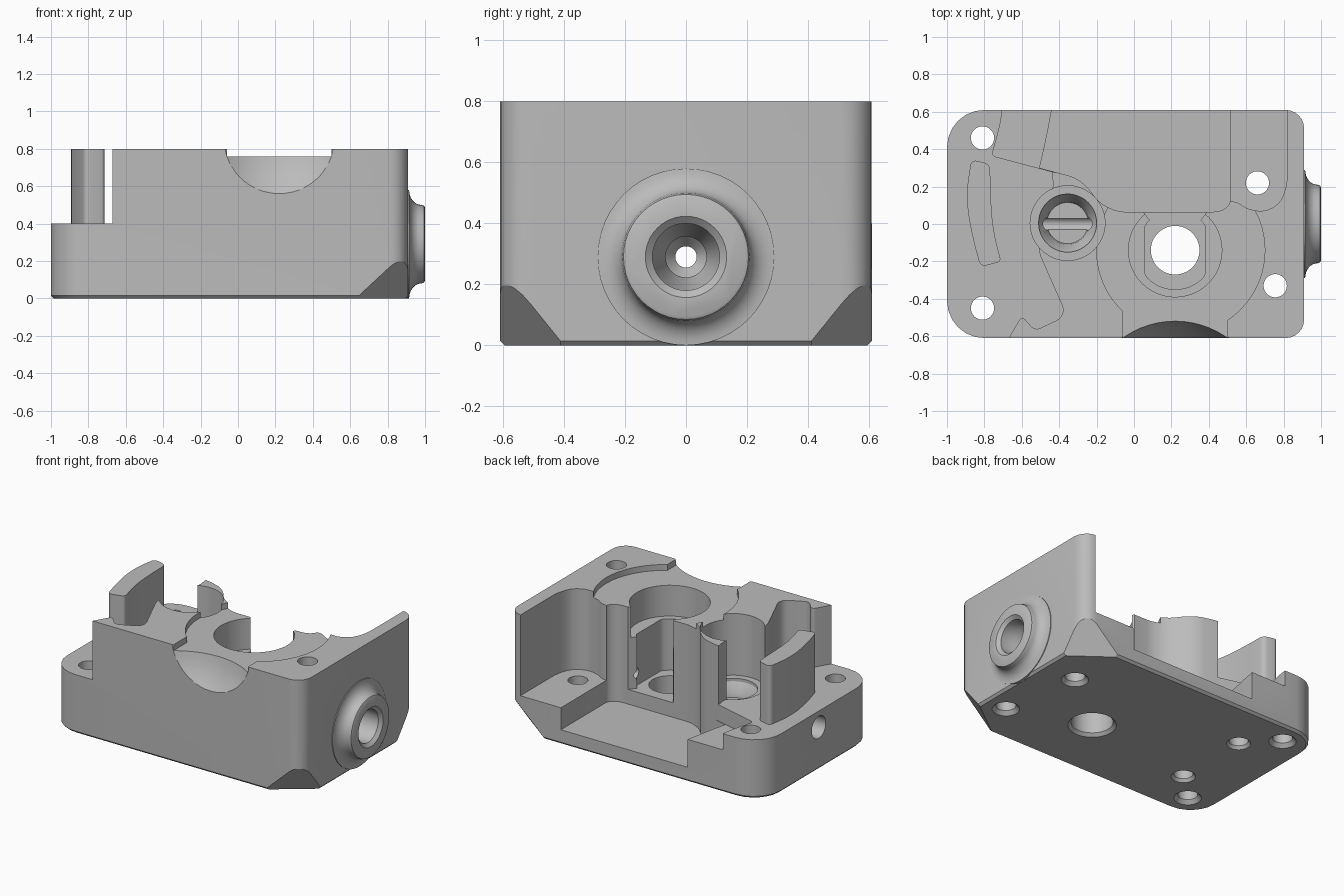
import bpy, bmesh, math
from mathutils import Vector

if "Cube" in bpy.data.objects:
    bpy.data.objects.remove(bpy.data.objects["Cube"], do_unlink=True)

metal = bpy.data.materials.new("light_grey_metal")
metal.use_nodes = True
grey = (0.5, 0.5, 0.5, 1)
metal.diffuse_color = grey
metal.node_tree.nodes["Principled BSDF"].inputs["Base Color"].default_value = grey


def to_object(name, bm):
    bmesh.ops.recalc_face_normals(bm, faces=bm.faces)
    mesh = bpy.data.meshes.new(name)
    bm.to_mesh(mesh)
    bm.free()
    mesh.materials.append(metal)
    obj = bpy.data.objects.new(name, mesh)
    bpy.context.collection.objects.link(obj)
    return obj


def rounded(points, steps=6):
    """Outline of (x, y, radius) corners, each rounded by a short curve."""
    out = []
    for i, (x, y, r) in enumerate(points):
        p = Vector((x, y))
        if not r:
            out.append(p)
            continue
        before = Vector(points[i - 1][:2]) - p
        after = Vector(points[(i + 1) % len(points)][:2]) - p
        a = p + before.normalized() * min(r, before.length * 0.48)
        d = p + after.normalized() * min(r, after.length * 0.48)
        b, c = a.lerp(p, 0.55), d.lerp(p, 0.55)
        for k in range(steps + 1):
            t = k / steps
            s = 1 - t
            out.append(a * s**3 + b * 3 * s * s * t + c * 3 * s * t * t + d * t**3)
    return out


def prism(name, points, z0, z1, chamfer=0):
    bm = bmesh.new()
    outline = rounded(points)
    low = [bm.verts.new((p.x, p.y, z0)) for p in outline]
    high = [bm.verts.new((p.x, p.y, z1)) for p in outline]
    bottom = bm.faces.new(low)
    bm.faces.new(high)
    for i in range(len(low)):
        bm.faces.new((low[i - 1], low[i], high[i], high[i - 1]))
    if chamfer:
        bmesh.ops.recalc_face_normals(bm, faces=bm.faces)
        bmesh.ops.bevel(bm, geom=list(bottom.edges), offset=chamfer, segments=1,
                        affect='EDGES')
    return to_object(name, bm)


def turned(name, profile, centre, axis="z", segments=48):
    """Solid of revolution from (radius, height) steps along an axis."""
    bm = bmesh.new()
    rings = []
    for r, h in profile:
        ring = []
        for k in range(segments):
            t = math.tau * k / segments
            u, v = r * math.cos(t), r * math.sin(t)
            co = (u, v, h) if axis == "z" else (h, u, v)
            ring.append(bm.verts.new(Vector(co) + Vector(centre)))
        rings.append(ring)
    bm.faces.new(rings[0])
    bm.faces.new(rings[-1])
    for a, b in zip(rings, rings[1:]):
        for k in range(segments):
            bm.faces.new((a[k - 1], a[k], b[k], b[k - 1]))
    return to_object(name, bm)


def combine(target, other, operation='DIFFERENCE'):
    mod = target.modifiers.new("join", 'BOOLEAN')
    mod.operation = operation
    mod.solver = 'EXACT'
    mod.object = other
    bpy.context.view_layer.objects.active = target
    bpy.ops.object.modifier_apply(modifier=mod.name)
    bpy.data.objects.remove(other, do_unlink=True)


def cut_prism(points, z0, z1=1):
    combine(body, prism("cutter", points, z0, z1))


def cut_turned(profile, centre, axis="z"):
    combine(body, turned("cutter", profile, centre, axis))


# Main block with softly rounded corners
body = prism("housing_body", [(-1, -.61, .2), (.91, -.61, .1), (.91, .61, .1),
                              (-1, .61, .2)], 0, .8, .015)

# Flared flange of the side port
flare = [(.29, -.1), (.29, .905)]
for k in range(9):
    t = math.pi / 2 * k / 8
    flare.append((.29 - .08 * math.sin(t), .98 - .065 * math.cos(t)))
flare += [(.205, .995), (.195, 1)]
flare[0] = (.29, .85)
combine(body, turned("flange", flare, (0, 0, .29), "x"), 'UNION')

# Left deck, lower than the main block, with a jagged edge
cut_prism([(-1.2, -.8, 0), (-.67, -.8, 0), (-.67, -.61, 0), (-.6, -.49, .03),
           (-.53, -.57, .03), (-.36, -.49, .06), (-.51, -.15, .03), (-.5, .05, 0),
           (-.43, .2, .02), (-.44, .275, .02), (-.44, .8, 0), (-1.2, .8, 0)], .4)

# Middle step at the back
cut_prism([(-.69, .8, 0), (-.71, .55, .05), (-.76, .365, .02), (-.42, .275, 0),
           (-.42, .8, 0)], .29)

# Deep floor open to the back
cut_prism([(-.42, .8, 0), (-.44, .61, 0), (-.47, .45, .1), (-.505, .3, 0),
           (-.41, .275, .02), (-.28, .24, .08), (-.15, .065, .1), (.47, .065, .05),
           (.515, .11, .02), (.515, .8, 0)], .1)

# Raised platform beside the right wall
cut_prism([(.5, .8, 0), (.5, .12, 0), (.55, .12, .03), (.62, .07, .06),
           (.74, .07, .1), (.82, .17, .1), (.82, .8, 0)], .25)

# Shallow round seat on the top and its opening to the front
cut_turned([(.45, .76), (.45, 1)], (.25, -.14, 0))
cut_prism([(-.06, -.8, 0), (.5, -.8, 0), (.5, -.4, 0), (-.06, -.4, 0)], .76)

# Spherical scoop in the front face
bm = bmesh.new()
bmesh.ops.create_uvsphere(bm, u_segments=64, v_segments=32, radius=.49)
bmesh.ops.translate(bm, verts=bm.verts, vec=(.22, -1, .856))
combine(body, to_object("cutter", bm))

# Main bore: wide top, flat-sided middle, round through hole
cut_turned([(.25, .55), (.25, 1)], (.22, -.14, 0))
middle = []
for k in range(48):
    t = math.tau * k / 48
    x = max(-.16, min(.16, .21 * math.cos(t)))
    middle.append((.22 + x, -.14 + .21 * math.sin(t), 0))
cut_prism(middle, .2)
cut_turned([(.165, -.015), (.13, .02), (.13, 1)], (.22, -.14, 0))
cut_prism([(.1, 0, 0), (.34, 0, 0), (.41, .09, 0), (.03, .09, 0)], .2)

# Second bore with a conical seat
cut_turned([(.2, .38), (.2, 1)], (-.355, .005, 0))
cut_turned([(.11, .27), (.115, .3), (.155, .36), (.155, 1)], (-.355, .005, 0))

# Bolt holes with countersunk undersides, and two blind holes
for x, y in ((-.81, .46), (-.81, -.45), (.66, .22), (.755, -.33)):
    cut_turned([(.1, -.015), (.085, 0), (.062, .025), (.062, 1)], (x, y, 0))
for y in (-.265, .265):
    cut_turned([(.09, -.015), (.075, 0), (.06, .02), (.06, .15)], (-.62, y, 0))

# Lengthwise channel with the stepped port and the left inlet
cut_turned([(.075, -1.1), (.075, -.88), (.035, -.84), (.035, .55), (.067, .59),
            (.067, .8), (.11, .88), (.11, .98), (.145, 1.01)], (0, 0, .29), "x")

# Slanted cuts on the two lower right corners
for side in (-1, 1):
    plane = [Vector((.63, side * .61, 0)), Vector((.91, side * .4, 0)),
             Vector((.91, side * .61, .26))]
    middle_point = sum(plane, Vector()) / 3
    bm = bmesh.new()
    for p in plane:
        bm.verts.new(middle_point + (p - middle_point) * 3)
    bm.verts.new((1.2, side * .9, -.3))
    bmesh.ops.convex_hull(bm, input=bm.verts)
    combine(body, to_object("cutter", bm))

# Free-standing curved rib on the left deck
rib = prism("curved_rib", [(-.87, .345, .03), (-.77, .32, .03), (-.765, .1, .1),
                           (-.75, -.05, .08), (-.71, -.2, .02), (-.82, -.23, .03),
                           (-.87, -.05, .1), (-.9, .15, .1)], .39, .8)

for obj in (body, rib):
    bpy.ops.object.select_all(action='DESELECT')
    obj.select_set(True)
    bpy.context.view_layer.objects.active = obj
    bpy.ops.object.shade_smooth_by_angle(angle=math.radians(30))
